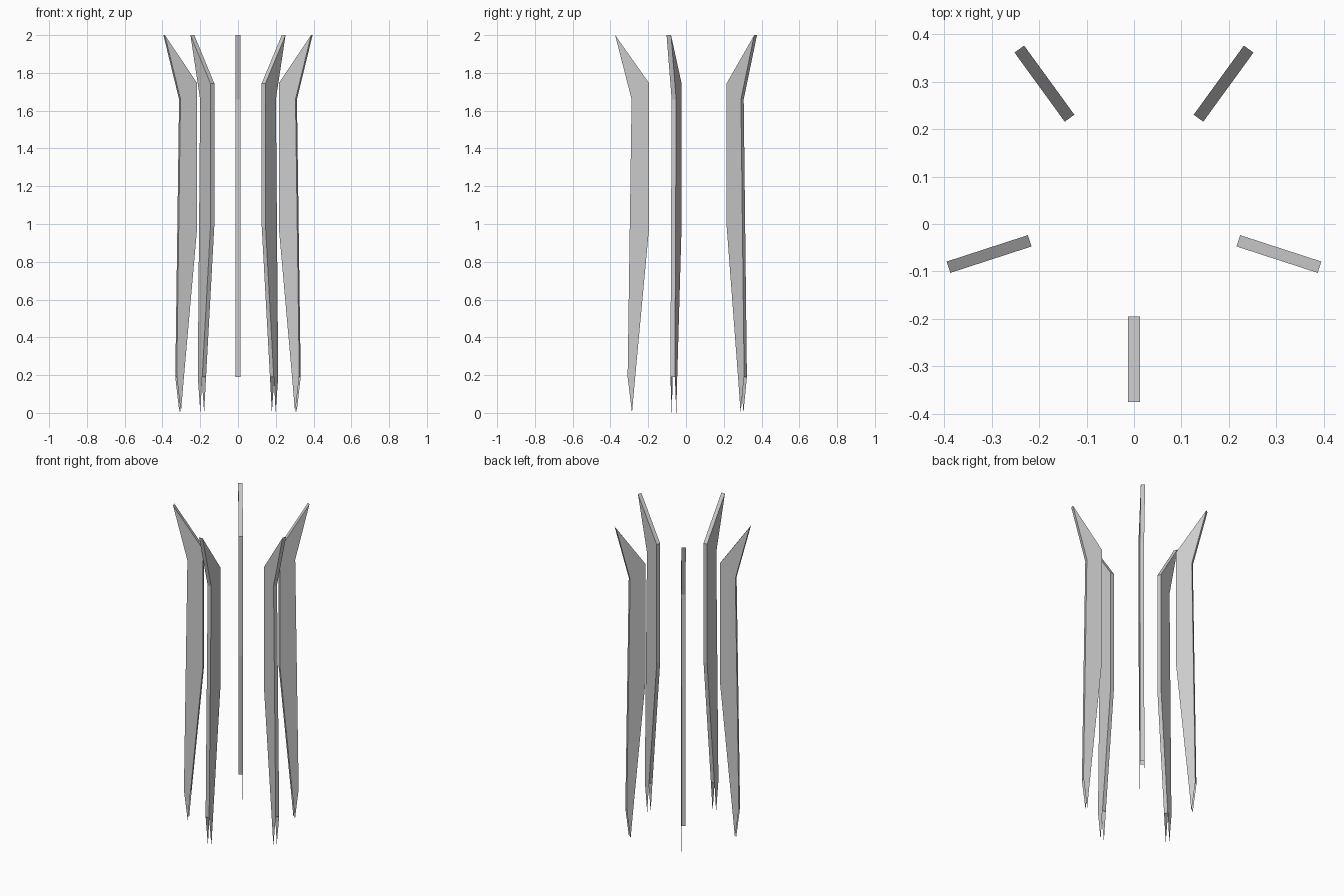
import bpy, bmesh, math
from mathutils import Matrix

if "Cube" in bpy.data.objects:
    bpy.data.objects.remove(bpy.data.objects["Cube"])

THICK = 0.025
CENTRE_Y = 0.036

# Blade outline as (radius, height): outer edge going up, then inner edge going down to the tip
PROFILE = [(0.345, 0.19), (0.324, 1.66), (0.411, 2.0), (0.231, 1.745),
           (0.231, 0.985), (0.305, 0.19), (0.322, 0.0)]


def blade(name, angle):
    bm = bmesh.new()
    left = [bm.verts.new((r, THICK / 2, z)) for r, z in PROFILE]
    right = [bm.verts.new((r, -THICK / 2, z)) for r, z in PROFILE]
    # Flat sides
    bm.faces.new(left)
    bm.faces.new(right[::-1])
    # Rim strip, left open around the forked tip
    for i in range(5):
        bm.faces.new((left[i + 1], left[i], right[i], right[i + 1]))
    bm.normal_update()
    # Make the flat sides face away from each other, rim outwards
    if bm.faces[:][0].normal.y < 0:
        bmesh.ops.reverse_faces(bm, faces=bm.faces[:])
    bm.transform(Matrix.Translation((0, CENTRE_Y, 0)) @ Matrix.Rotation(angle, 4, 'Z'))
    mesh = bpy.data.meshes.new(name)
    bm.to_mesh(mesh)
    bm.free()
    obj = bpy.data.objects.new(name, mesh)
    bpy.context.collection.objects.link(obj)


# Five blades in a ring, the first pointing to the front
for n in range(5):
    blade(f"blade_{n + 1}", math.radians(-90 + 72 * n))
